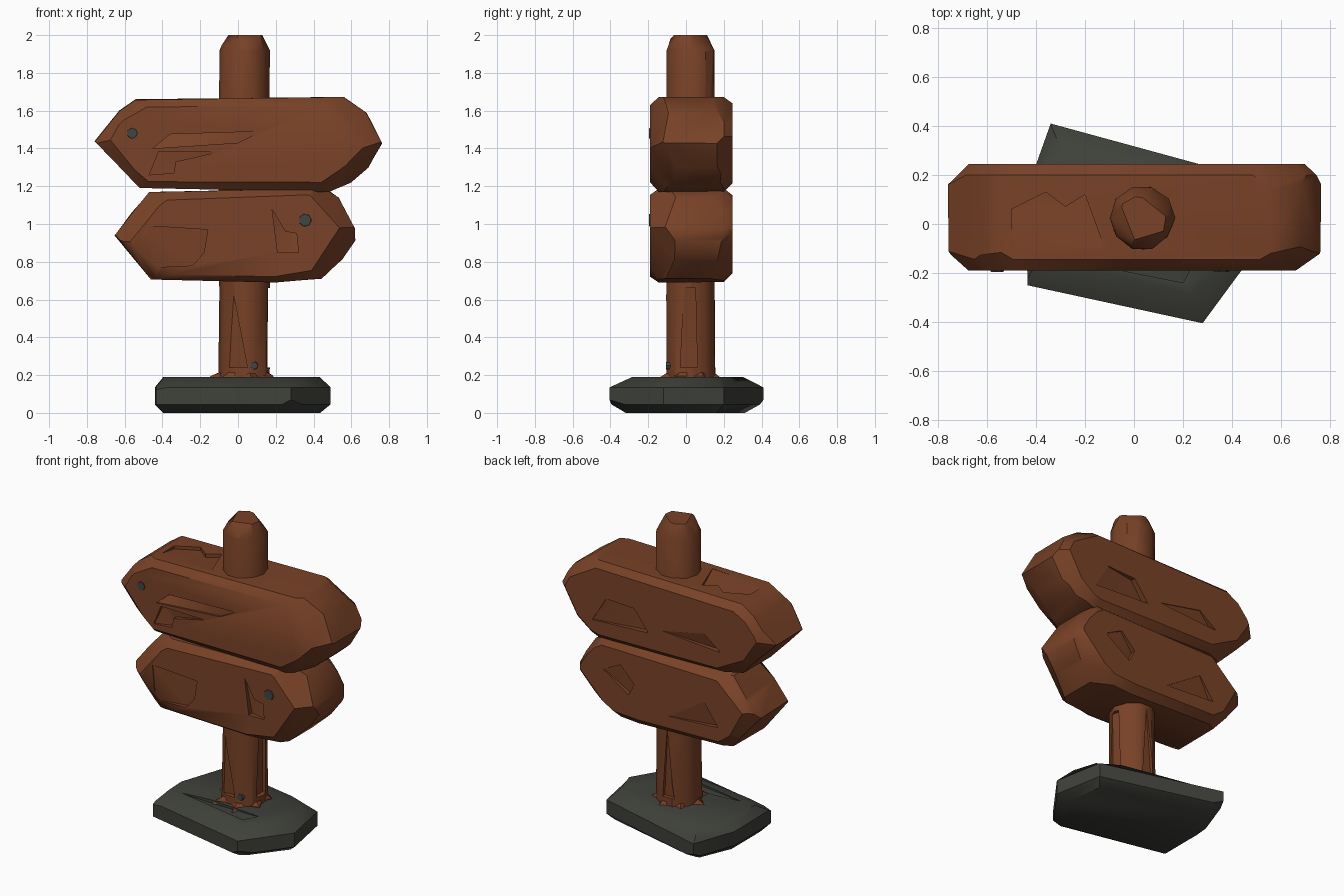
import bpy, bmesh, math, random
from mathutils import Vector

random.seed(7)
X, Y, Z = 0, 1, 2

default = bpy.data.objects.get("Cube")
if default:
    bpy.data.objects.remove(default)


def material(name, colour):
    mat = bpy.data.materials.new(name)
    mat.use_nodes = True
    mat.diffuse_color = (*colour, 1)
    shader = mat.node_tree.nodes["Principled BSDF"]
    shader.inputs["Base Color"].default_value = (*colour, 1)
    shader.inputs["Roughness"].default_value = 0.85
    return mat


wood = material("brown wood", (0.19, 0.054, 0.02))
stone = material("dark stone", (0.05, 0.053, 0.043))
iron = material("grey iron", (0.05, 0.062, 0.06))


def loft(bm, axis, rings):
    """Join rings of (u, v) points, each set at a level on the axis."""
    loops = []
    for level, points in rings:
        loop = []
        for u, v in points:
            co = [u, v]
            co.insert(axis, level)
            loop.append(bm.verts.new(co))
        loops.append(loop)
    count = len(loops[0])
    for low, high in zip(loops, loops[1:]):
        for i in range(count):
            j = (i + 1) % count
            bm.faces.new((low[i], low[j], high[j], high[i]))
    bm.faces.new(loops[0][::-1])
    bm.faces.new(loops[-1])
    bmesh.ops.recalc_face_normals(bm, faces=bm.faces)


def scaled(outline, su, sv, jitter=0.0):
    """Shrink an outline about its middle, with a little hand-cut wobble."""
    us, vs = zip(*outline)
    cu, cv = (min(us) + max(us)) / 2, (min(vs) + max(vs)) / 2
    wob = lambda: random.uniform(-jitter, jitter)
    return [(cu + (u - cu) * su + wob(), cv + (v - cv) * sv + wob())
            for u, v in outline]


def chip(bm, normal, depth):
    """Slice a flat facet off the outermost point in one direction."""
    n = Vector(normal).normalized()
    reach = max(v.co.dot(n) for v in bm.verts) - depth
    geom = bm.verts[:] + bm.edges[:] + bm.faces[:]
    bmesh.ops.bisect_plane(bm, geom=geom, plane_co=n * reach, plane_no=n,
                           clear_outer=True)
    rim = [e for e in bm.edges if e.is_boundary]
    bmesh.ops.holes_fill(bm, edges=rim, sides=0)


def finish(name, bm, mat):
    bmesh.ops.recalc_face_normals(bm, faces=bm.faces)
    mesh = bpy.data.meshes.new(name)
    bm.to_mesh(mesh)
    bm.free()
    obj = bpy.data.objects.new(name, mesh)
    bpy.context.collection.objects.link(obj)
    if mat:
        mesh.materials.append(mat)
    return obj


def gouge(obj, axis, level, side, points):
    """Carve a hollow; each point is (u, v, depth below the surface)."""
    bm = bmesh.new()
    outer = [(u, v) for u, v, d in points]
    loft(bm, axis, [(level + side * 0.05, outer), (level, outer)])
    bm.verts.ensure_lookup_table()
    for vert, (u, v, d) in zip(bm.verts[len(points):], points):
        vert.co[axis] = level - side * d
    bmesh.ops.triangulate(bm, faces=bm.faces)
    cutter = finish("cutter", bm, None)
    cutter.hide_render = True
    mod = obj.modifiers.new("gouge", "BOOLEAN")
    mod.operation = "DIFFERENCE"
    mod.solver = "EXACT"
    mod.object = cutter
    with bpy.context.temp_override(object=obj, active_object=obj):
        bpy.ops.object.modifier_apply(modifier=mod.name)
    bpy.data.objects.remove(cutter)


def smooth(obj, angle=38):
    bpy.ops.object.select_all(action="DESELECT")
    obj.select_set(True)
    bpy.context.view_layer.objects.active = obj
    bpy.ops.object.shade_smooth_by_angle(angle=math.radians(angle))


def board(name, outline, chips):
    """Thick plank with pointed ends, bevelled rims and chipped corners."""
    bm = bmesh.new()
    face = lambda: scaled(outline, 0.95, 0.84, 0.012)
    body = lambda: scaled(outline, 1, 1, 0.004)
    loft(bm, Y, [(-0.19, face()), (-0.145, body()), (0.2, body()), (0.245, face())])
    for i in range(chips):
        sx, sy, sz = ((1 if i >> b & 1 else -1) for b in range(3))
        n = (sx * random.uniform(0.3, 1), sy * random.uniform(0.5, 1),
             sz * random.uniform(0.3, 1))
        chip(bm, n, random.uniform(0.015, 0.04))
    return finish(name, bm, wood)


# Upper board
upper = board("upper_board", [
    (-0.76, 1.44), (-0.63, 1.6), (-0.54, 1.66), (0.56, 1.67), (0.68, 1.59),
    (0.76, 1.43), (0.69, 1.3), (0.6, 1.22), (0.48, 1.17), (-0.52, 1.19)], 14)
gouge(upper, Y, -0.19, -1, [(-0.45, 1.4, 0.01), (0.0, 1.43, 0.015),
                            (0.12, 1.49, 0.004), (-0.36, 1.475, 0.05)])
gouge(upper, Y, -0.19, -1, [(-0.47, 1.26, 0.01), (-0.34, 1.27, 0.03), (-0.33, 1.33, 0.03),
                            (-0.11, 1.38, 0.005), (-0.42, 1.385, 0.03)])
gouge(upper, Y, 0.245, 1, [(0.5, 1.3, 0.005), (0.1, 1.32, 0.04),
                           (0.2, 1.45, 0.03), (0.4, 1.46, 0.005)])
gouge(upper, Y, 0.245, 1, [(0.0, 1.36, 0.005), (-0.42, 1.33, 0.035), (-0.3, 1.42, 0.005)])
gouge(upper, Z, 1.665, 1, [(-0.5, -0.08, 0.004), (-0.12, -0.1, 0.004), (-0.2, 0.12, 0.025),
                           (-0.28, 0.07, 0.025), (-0.36, 0.13, 0.025), (-0.5, 0.06, 0.025)])

# Lower board
lower = board("lower_board", [
    (-0.65, 0.94), (-0.56, 1.06), (-0.47, 1.17), (0.46, 1.185), (0.53, 1.14),
    (0.62, 0.98), (0.62, 0.91), (0.55, 0.81), (0.44, 0.71), (0.2, 0.69),
    (-0.46, 0.71)], 14)
gouge(lower, Y, -0.19, -1, [(-0.48, 0.99, 0.005), (-0.46, 0.77, 0.005), (-0.24, 0.78, 0.03),
                            (-0.18, 0.85, 0.035), (-0.16, 0.97, 0.035)])
gouge(lower, Y, -0.19, -1, [(0.18, 1.08, 0.01), (0.21, 0.85, 0.035), (0.32, 0.85, 0.01),
                            (0.31, 0.95, 0.03), (0.25, 0.96, 0.035)])
gouge(lower, Y, 0.245, 1, [(0.42, 1.0, 0.005), (0.24, 0.88, 0.03),
                           (0.2, 0.96, 0.03), (0.3, 1.06, 0.01)])
gouge(lower, Y, 0.245, 1, [(-0.05, 0.82, 0.005), (-0.4, 0.84, 0.03), (-0.3, 0.98, 0.005)])

# Round post with a chipped top
def ring(radius, jitter=0.004, sides=10, twist=0.0):
    pts = []
    for i in range(sides):
        a = math.tau * i / sides + twist
        r = radius + random.uniform(-jitter, jitter)
        pts.append((0.033 + r * math.cos(a), 0.025 + r * math.sin(a)))
    return pts


bm = bmesh.new()
loft(bm, Z, [(0.12, ring(0.135)), (0.62, ring(0.134)), (1.3, ring(0.133)),
             (1.92, ring(0.132)), (2.0, ring(0.095, 0.012))])
for normal in ((-1, -0.4, 1), (0.8, 1, 0.9), (0.3, -1, 0.8)):
    chip(bm, normal, 0.02)
post = finish("post", bm, wood)
gouge(post, Y, -0.1, -1, [(-0.06, 0.24, 0.02), (0.05, 0.24, 0.03), (-0.03, 0.66, 0.005)])
gouge(post, X, 0.16, 1, [(-0.03, 0.24, 0.025), (0.06, 0.24, 0.025),
                         (0.05, 0.66, 0.02), (-0.01, 0.66, 0.005)])
gouge(post, Y, 0.155, 1, [(-0.02, 0.24, 0.025), (0.06, 0.24, 0.025), (0.03, 0.68, 0.01)])

# Splintered wood around the foot of the post
def star(spike):
    small, large = ring(0.12, 0.01, 14), ring(spike, 0.025, 14)
    return [large[i] if i % 2 else small[i] for i in range(14)]


bm = bmesh.new()
loft(bm, Z, [(0.17, star(0.19)), (0.195, star(0.175)), (0.22, ring(0.12, 0, 14))])
foot = finish("post_splinters", bm, wood)

# Stone slab
slab = [(-0.435, -0.25), (0.28, -0.405), (0.49, -0.12), (0.43, 0.2),
        (-0.34, 0.41), (-0.44, 0.13)]
bm = bmesh.new()
loft(bm, Z, [(0.0, scaled(slab, 0.9, 0.78, 0.01)), (0.045, slab), (0.135, slab),
             (0.19, scaled(slab, 0.87, 0.75, 0.02))])
for normal in ((-0.3, -0.5, 1), (0.5, -0.3, 1), (0.3, 0.5, 1), (-0.6, 0.2, 1),
               (0.4, -0.6, -1), (-0.2, 0.6, -1)):
    chip(bm, normal, 0.02)
base = finish("stone_base", bm, stone)
gouge(base, Z, 0.19, 1, [(-0.3, -0.14, 0.004), (0.2, -0.24, 0.02),
                         (0.25, -0.15, 0.004), (-0.1, -0.12, 0.02)])

for part in (upper, lower, post, foot, base):
    smooth(part)

# Nail heads
for name, x, y, z, radius in (("upper_nail", -0.56, -0.165, 1.48, 0.03),
                              ("lower_nail", 0.355, -0.165, 1.02, 0.036),
                              ("post_nail", 0.085, -0.075, 0.25, 0.022)):
    bm = bmesh.new()
    disc = [(x + radius * math.cos(a), z + radius * math.sin(a))
            for a in (math.tau * i / 7 for i in range(7))]
    loft(bm, Y, [(y - 0.03, scaled(disc, 0.9, 0.9)), (y - 0.02, disc), (y + 0.03, disc)])
    finish(name, bm, iron)
